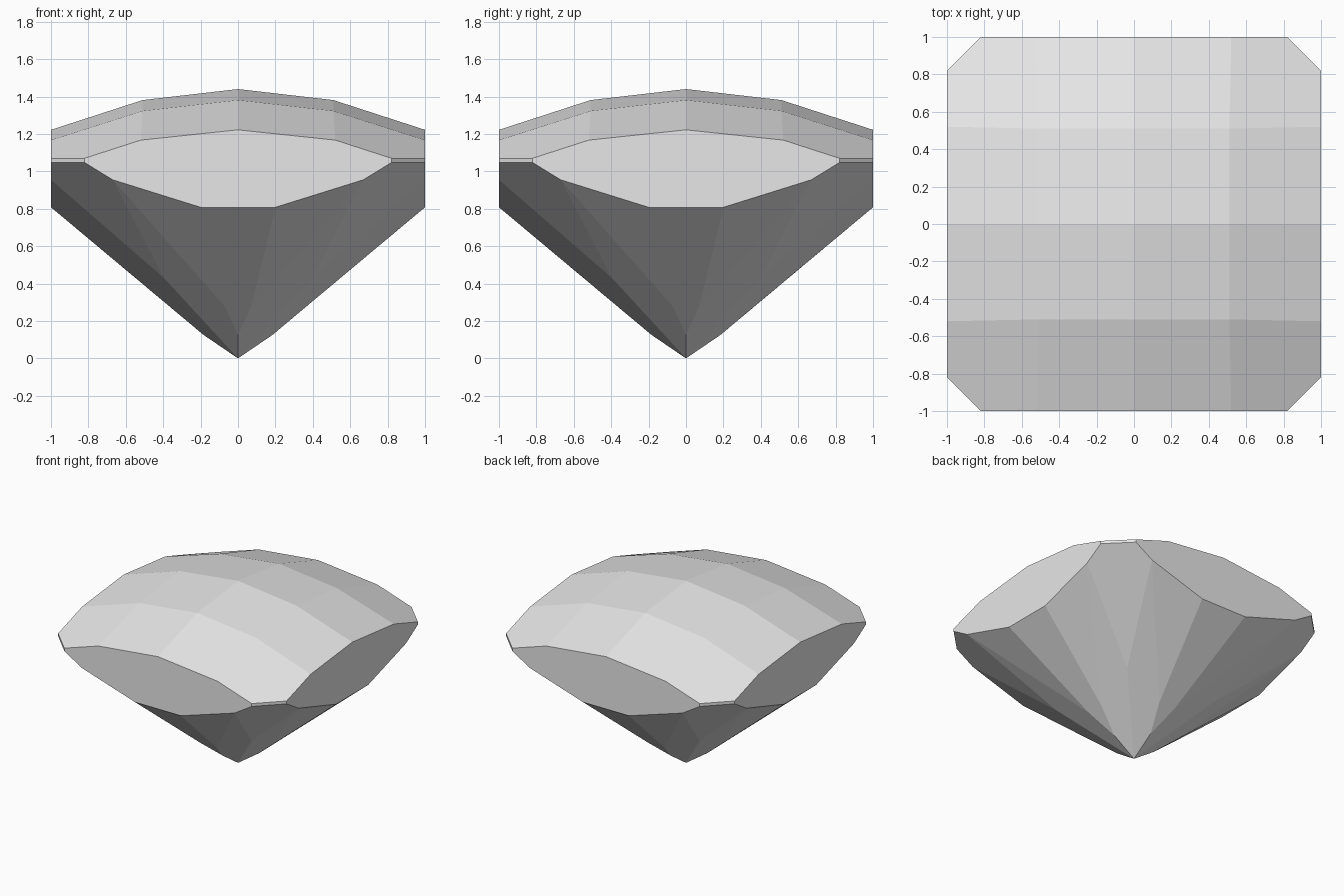
import bpy, bmesh, math

cube = bpy.data.objects.get("Cube")
if cube:
    bpy.data.objects.remove(cube, do_unlink=True)

# Flat grey stone
stone = bpy.data.materials.new("pale_grey")
stone.use_nodes = True
grey = (0.8, 0.8, 0.8, 1)
stone.diffuse_color = grey
stone.node_tree.nodes["Principled BSDF"].inputs["Base Color"].default_value = grey

# Corner points of one eighth of the cut stone
crown = [(0, 0, 1.44), (0.51, 0, 1.381), (0.51, 0.51, 1.323),
         (1, 0, 1.222), (1, 0.52, 1.167), (1, 0.82, 1.07)]
pavilion = [(1, 0.82, 1.047), (1, 0.67, 0.955), (1, 0.2, 0.808),
            (0.396, 0.396, 0.43), (0.365, 0.07, 0.277),
            (0.185, 0, 0.126), (0, 0, 0)]


def eightfold(points):
    """Mirror points across x, y and the diagonal."""
    return {(sx * a, sy * b, z) for x, y, z in points
            for a, b in ((x, y), (y, x))
            for sx in (1, -1) for sy in (1, -1)}


# Wrap the corners in flat facets and merge coplanar triangles
bm = bmesh.new()
for p in sorted(eightfold(crown + pavilion)):
    bm.verts.new(p)
hull = bmesh.ops.convex_hull(bm, input=bm.verts[:])
loose = [v for v in bm.verts if not v.link_faces]
bmesh.ops.delete(bm, geom=loose, context='VERTS')
bmesh.ops.dissolve_limit(bm, angle_limit=math.radians(1),
                         verts=bm.verts[:], edges=bm.edges[:])
bmesh.ops.recalc_face_normals(bm, faces=bm.faces[:])

mesh = bpy.data.meshes.new("cut_stone")
bm.to_mesh(mesh)
bm.free()
mesh.materials.append(stone)
bpy.context.collection.objects.link(bpy.data.objects.new("cut_stone", mesh))
